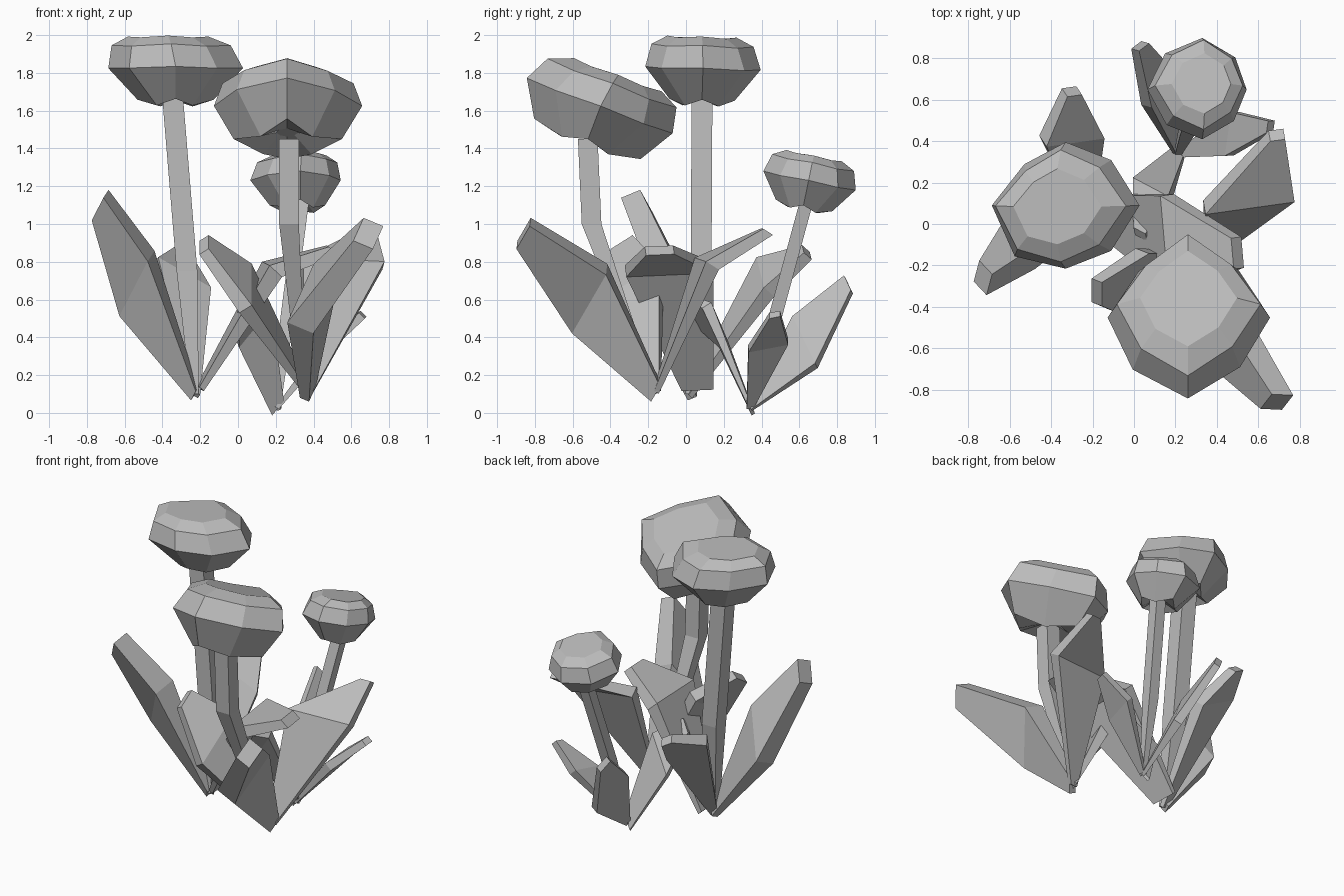
import bpy, bmesh, math
from mathutils import Vector

old = bpy.data.objects.get("Cube")
if old:
    bpy.data.objects.remove(old, do_unlink=True)

grey = bpy.data.materials.new("stone grey")
grey.use_nodes = True
grey.diffuse_color = (0.5, 0.5, 0.5, 1)
grey.node_tree.nodes["Principled BSDF"].inputs["Base Color"].default_value = (0.5, 0.5, 0.5, 1)


def loft(name, rings):
    """Join equal rings of points into one closed, flat-shaded solid."""
    bm = bmesh.new()
    loops = [[bm.verts.new(p) for p in ring] for ring in rings]
    n = len(loops[0])
    for a, b in zip(loops, loops[1:]):
        for i in range(n):
            j = (i + 1) % n
            bm.faces.new((a[i], a[j], b[j], b[i]))
    bm.faces.new(loops[0][::-1])
    bm.faces.new(loops[-1])
    bmesh.ops.recalc_face_normals(bm, faces=bm.faces)
    mesh = bpy.data.meshes.new(name)
    bm.to_mesh(mesh)
    bm.free()
    mesh.materials.append(grey)
    obj = bpy.data.objects.new(name, mesh)
    bpy.context.collection.objects.link(obj)


def leaf(name, base, edge_a, edge_b, tip, size, thick=0.045, root=0.03, end=0.075):
    """Angular blade: narrow base, wide middle, narrow blunt tip."""
    base, a, b, tip = map(Vector, (base, edge_a, edge_b, tip))
    across = (b - a).normalized()
    normal = across.cross(tip - base).normalized() * thick * size

    def ring(p, q, depth):
        return [p - normal * depth, p + normal * depth,
                q + normal * depth, q - normal * depth]

    foot, cap = across * root * size, across * end * size
    loft(name, [ring(base - foot, base + foot, 0.35),
                ring(a, b, 1), ring(tip - cap, tip + cap, 0.75)])


def stem(name, path, half):
    """Square stem along a bent path, tapered at the foot."""
    corners = [(-half, -half), (half, -half), (half, half), (-half, half)]
    loft(name, [[Vector(p) + Vector((x, y, 0)) * (1 if i else 0.4) for x, y in corners]
                for i, p in enumerate(path)])


def head(name, centre, axis, radii, height, lean, cup):
    """Faceted cap: hollow base, ragged cup, jagged rim and a crown shifted by lean."""
    turn = Vector((0, 0, 1)).rotation_difference(Vector(axis).normalized())
    n = len(radii)

    def ring(scale, z, zigzag=0.0, shift=0.0):
        points = []
        for i, r in enumerate(radii):
            ang = math.tau * i / n
            wave = zigzag * (-1) ** i
            r *= scale * (1 + wave)
            p = Vector((r * math.cos(ang), r * math.sin(ang), (z + 0.2 * wave) * height))
            points.append(Vector(centre) + turn @ (p + Vector(lean) * shift))
        return points

    loft(name, [ring(0.15, -0.34), ring(cup, -0.46, 0.2), ring(0.98, -0.02, 0.04),
                ring(0.85, 0.27, 0.06, 0.6), ring(0.58, 0.385, 0.05, 1)])


# Tall flower
foot = (-0.23, 0.02, 0.1)
stem("tall_stem", [foot, (-0.27, 0.08, 0.75), (-0.35, 0.085, 1.72)], 0.055)
head("tall_head", (-0.33, 0.09, 1.83), (0, 0.03, 1),
     (0.35, 0.33, 0.3, 0.3, 0.35, 0.37, 0.3, 0.33), 0.41, (-0.04, -0.01, 0), 0.48)
leaf("tall_leaf_side", foot, (-0.61, 0.01, 0.54), (-0.46, -0.15, 0.83),
     (-0.73, -0.26, 1.1), 1, 0.075)
leaf("tall_leaf_back", foot, (-0.44, 0.4, 0.8), (-0.16, 0.44, 0.64),
     (-0.3, 0.64, 0.85), 0.9, end=0.045)
leaf("tall_leaf_inner", (-0.2, 0.06, 0.13), (0.16, 0.14, 0.77), (0.2, -0.32, 0.75),
     (0.5, -0.14, 0.86), 1, root=0.085)

# Front flower with a bent stem
foot = (0.37, -0.16, 0.11)
stem("front_stem", [(0.34, -0.19, 0.15), (0.27, -0.5, 1.0), (0.27, -0.52, 1.45)], 0.052)
head("front_head", (0.26, -0.45, 1.63), (0.0, 0.36, 0.95),
     (0.39, 0.37, 0.4, 0.36, 0.38, 0.4, 0.41, 0.38), 0.46, (0, 0.03, 0), 0.62)
leaf("front_leaf_outer", foot, (0.33, -0.6, 0.45), (0.47, -0.42, 0.76),
     (0.69, -0.86, 0.95), 1, 0.075, 0.05)
leaf("front_leaf_back", foot, (0.77, 0.14, 0.78), (0.34, 0.08, 0.8),
     (0.69, 0.43, 0.96), 0.9, end=0.04)
leaf("front_leaf_inner", foot, (0.04, -0.48, 0.55), (0.04, -0.13, 0.77), (-0.18, -0.33, 0.89), 0.9)

# Small back flower
foot = (0.21, 0.34, 0.03)
stem("small_stem", [foot, (0.26, 0.47, 0.5), (0.35, 0.66, 1.2)], 0.036)
head("small_head", (0.33, 0.65, 1.235), (0, 0.2, 0.97),
     (0.21, 0.24, 0.25, 0.27, 0.26, 0.26, 0.24, 0.23), 0.33, (0.01, 0, 0), 0.52)
leaf("small_leaf_side", foot, (0.49, 0.54, 0.38), (0.46, 0.33, 0.34),
     (0.66, 0.47, 0.52), 0.65, end=0.045)
leaf("small_leaf_back", foot, (0.22, 0.69, 0.25), (0.06, 0.57, 0.5), (0.03, 0.86, 0.68), 0.65)
leaf("small_leaf_inner", foot, (0.0, 0.2, 0.36), (0.17, 0.11, 0.57), (0.03, -0.05, 0.6),
     0.65, root=0.08)
